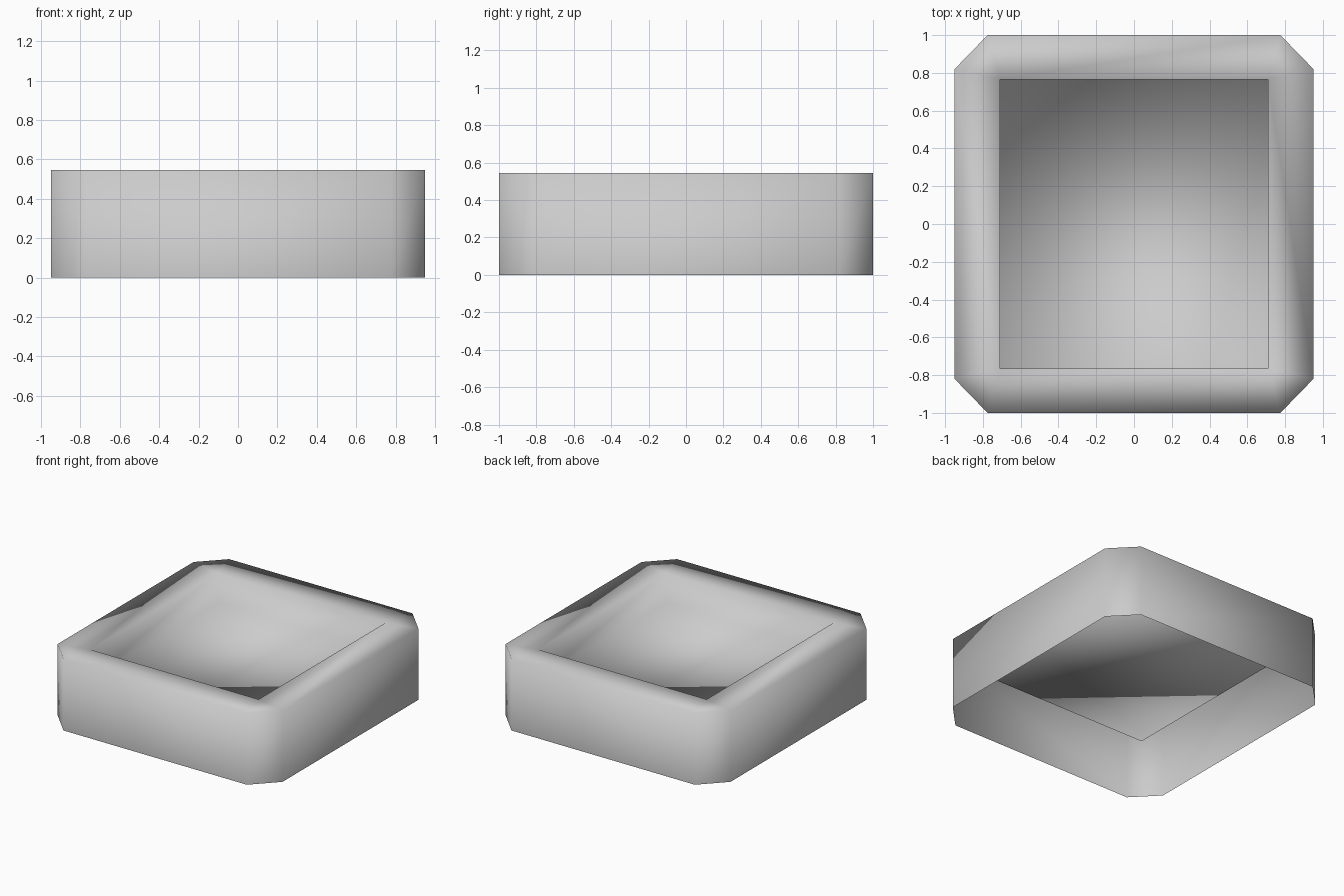
import bpy
import bmesh

cube = bpy.data.objects.get("Cube")
if cube:
    bpy.data.objects.remove(cube, do_unlink=True)

HEIGHT, FLOOR_Z = 0.545, 0.32
HALF_X, HALF_Y = 0.95, 1.0      # outer size
CUT_X, CUT_Y = 0.775, 0.82      # where the corner cuts begin
IN_X, IN_Y = 0.71, 0.765        # recess size

grey = bpy.data.materials.new("plain_grey")
grey.use_nodes = True
colour = (0.6, 0.6, 0.6, 1)
grey.diffuse_color = colour
grey.node_tree.nodes["Principled BSDF"].inputs["Base Color"].default_value = colour

bm = bmesh.new()


def ring(points, z):
    return [bm.verts.new((x, y, z)) for x, y in points]


# Outlines run anticlockwise, with two outer points for each recess corner
corners = [(1, 1), (-1, 1), (-1, -1), (1, -1)]
outer, inner = [], []
for sx, sy in corners:
    pair = [(sx * HALF_X, sy * CUT_Y), (sx * CUT_X, sy * HALF_Y)]
    outer += pair if sx * sy > 0 else pair[::-1]
    inner.append((sx * IN_X, sy * IN_Y))

base = ring(outer, 0)
top = ring(outer, HEIGHT)
lip = ring(inner, HEIGHT)
floor = ring(inner, FLOOR_Z)

# Outer walls, open underneath
for i in range(8):
    j = (i + 1) % 8
    bm.faces.new((base[i], base[j], top[j], top[i]))

# Flat rim and recess walls
for i in range(4):
    j = (i + 1) % 4
    bm.faces.new((top[2 * i], top[2 * i + 1], lip[i]))
    bm.faces.new((top[2 * i + 1], top[2 * j], lip[j], lip[i]))
    bm.faces.new((lip[i], lip[j], floor[j], floor[i]))

# Recess floor
bm.faces.new(floor)

# Soft shading across the whole shell
for face in bm.faces:
    face.smooth = True

mesh = bpy.data.meshes.new("tray_shell")
bm.to_mesh(mesh)
bm.free()
mesh.materials.append(grey)
tray = bpy.data.objects.new("tray_shell", mesh)
bpy.context.collection.objects.link(tray)
